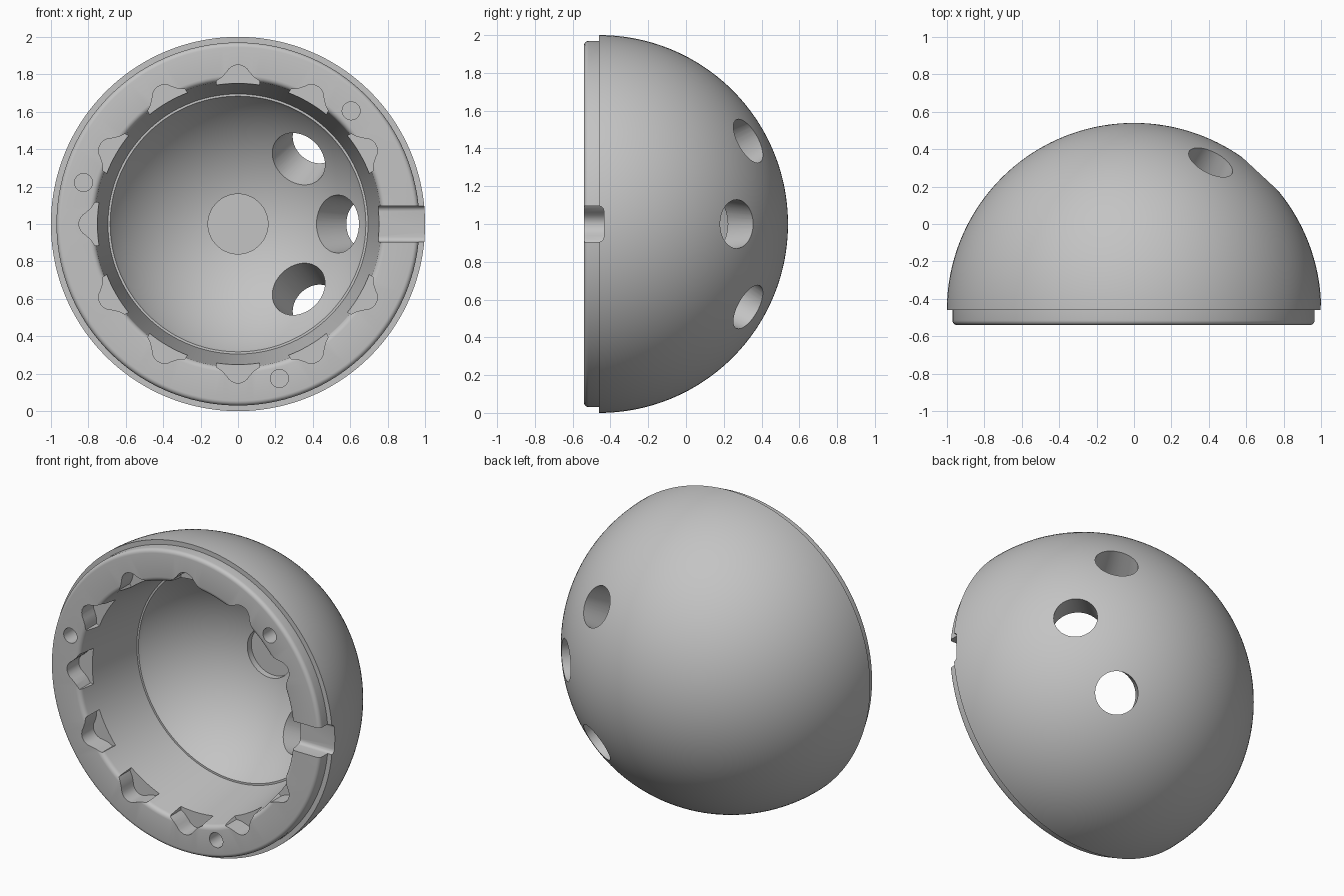
import bpy, bmesh, math
from math import sin, cos, radians, pi
from mathutils import Vector, Matrix

if "Cube" in bpy.data.objects:
    bpy.data.objects.remove(bpy.data.objects["Cube"])

CENTRE = Vector((0, -0.46, 1))   # centre of both dome spheres
FRONT = -0.08                    # front face, measured from the centre along y

grey = bpy.data.materials.new("plain grey")
grey.use_nodes = True
grey.diffuse_color = (0.55, 0.55, 0.55, 1)
grey.node_tree.nodes["Principled BSDF"].inputs["Base Color"].default_value = grey.diffuse_color


def make_object(name, bm):
    bmesh.ops.recalc_face_normals(bm, faces=bm.faces)
    mesh = bpy.data.meshes.new(name)
    bm.to_mesh(mesh)
    bm.free()
    mesh.materials.append(grey)
    obj = bpy.data.objects.new(name, mesh)
    obj.location = CENTRE
    bpy.context.collection.objects.link(obj)
    return obj


def arc(cr, cy, radius, start, end, steps):
    """Points (r, y) on an arc; angle 0 points outwards, 90 points backwards."""
    angles = [radians(start + (end - start) * i / steps) for i in range(steps + 1)]
    return [(cr + radius * cos(a), cy + radius * sin(a)) for a in angles]


def revolve(name, profile, steps=144):
    bm = bmesh.new()
    verts = [bm.verts.new((r, y, 0)) for r, y in profile]
    edges = [bm.edges.new(pair) for pair in zip(verts, verts[1:])]
    bmesh.ops.spin(bm, geom=verts + edges, cent=(0, 0, 0), axis=(0, 1, 0),
                   angle=2 * pi, steps=steps)
    bmesh.ops.remove_doubles(bm, verts=bm.verts, dist=0.0002)
    return make_object(name, bm)


def cut(target, cutter):
    cutter.hide_render = True
    mod = target.modifiers.new("cut", "BOOLEAN")
    mod.operation, mod.solver, mod.object = "DIFFERENCE", "EXACT", cutter
    bpy.context.view_layer.objects.active = target
    bpy.ops.object.modifier_apply(modifier=mod.name)
    bpy.data.objects.remove(cutter)


def cone_cutter(name, start, end, r1, r2, segments):
    bm = bmesh.new()
    axis = end - start
    turn = axis.to_track_quat("Z", "Y").to_matrix().to_4x4()
    bmesh.ops.create_cone(bm, cap_ends=True, segments=segments, radius1=r1, radius2=r2,
                          depth=axis.length,
                          matrix=Matrix.Translation((start + end) / 2) @ turn)
    return make_object(name, bm)


# Dome shell: outer sphere, stepped lip, tapered mouth, inner sphere, round recess
inner_start = math.degrees(math.acos(0.68 / 0.8))
inner_end = math.degrees(math.acos(0.16 / 0.8))
profile = [(0, 1)] + arc(0, 0, 1, 89, 0, 60)
profile += [(0.97, 0)]
profile += arc(0.945, FRONT + 0.025, 0.025, 0, -90, 5)
profile += arc(0.795, FRONT + 0.03, 0.03, -90, -180, 5)
profile += [(0.695, 0.415), (0.683, 0.415)]
profile += arc(0, 0, 0.8, inner_start, inner_end, 40)
profile += [(0.16, 0.825), (0, 0.825)]
shell = revolve("dome_shell", profile)

# Three tapered round holes through the side of the dome
for direction in ((0.41, 0.79, 0.44), (0.68, 0.735, 0), (0.41, 0.79, -0.44)):
    d = Vector(direction).normalized()
    cut(shell, cone_cutter("hole_cutter", d * 0.6, d * 1.1, 0.178, 0.115, 64))

# Screw holes in the front face
for angle in (45, 165, 285):
    p = Vector((0.855 * cos(radians(angle)), 0, 0.855 * sin(radians(angle))))
    cut(shell, cone_cutter("screw_cutter", p + Vector((0, FRONT - 0.1, 0)),
                           p + Vector((0, FRONT + 0.12, 0)), 0.048, 0.048, 32))

# Bell-shaped pockets around the mouth, skipping the slot position
half_bell = [(0.66, 0.12), (0.765, 0.115), (0.785, 0.085), (0.81, 0.062), (0.83, 0.047),
             (0.842, 0.03), (0.849, 0.012)]
bell = half_bell + [(r, -w) for r, w in reversed(half_bell)]
for angle in range(30, 360, 30):
    bm = bmesh.new()
    a = radians(angle)
    base = bm.faces.new([bm.verts.new((r * cos(a) - w * sin(a), FRONT - 0.1,
                                       r * sin(a) + w * cos(a))) for r, w in bell])
    grown = bmesh.ops.extrude_face_region(bm, geom=[base])["geom"]
    bmesh.ops.translate(bm, vec=(0, 0.22, 0),
                        verts=[v for v in grown if isinstance(v, bmesh.types.BMVert)])
    cut(shell, make_object("pocket_cutter", bm))

# Slot through the rim with rounded bottom corners
bm = bmesh.new()
bmesh.ops.create_cube(bm, size=1, matrix=Matrix.Translation((0.9, -0.085, 0))
                      @ Matrix.Diagonal((0.5, 0.22, 0.19, 1)))
corners = [e for e in bm.edges if all(v.co.y > 0 for v in e.verts)
           and abs(e.verts[0].co.z - e.verts[1].co.z) < 0.01]
bmesh.ops.bevel(bm, geom=corners, offset=0.025, segments=4, profile=0.5, affect="EDGES")
cut(shell, make_object("slot_cutter", bm))

# Smooth curved surfaces, crisp cut edges
bpy.ops.object.select_all(action="DESELECT")
shell.select_set(True)
bpy.context.view_layer.objects.active = shell
bpy.ops.object.shade_smooth_by_angle(angle=radians(30))
